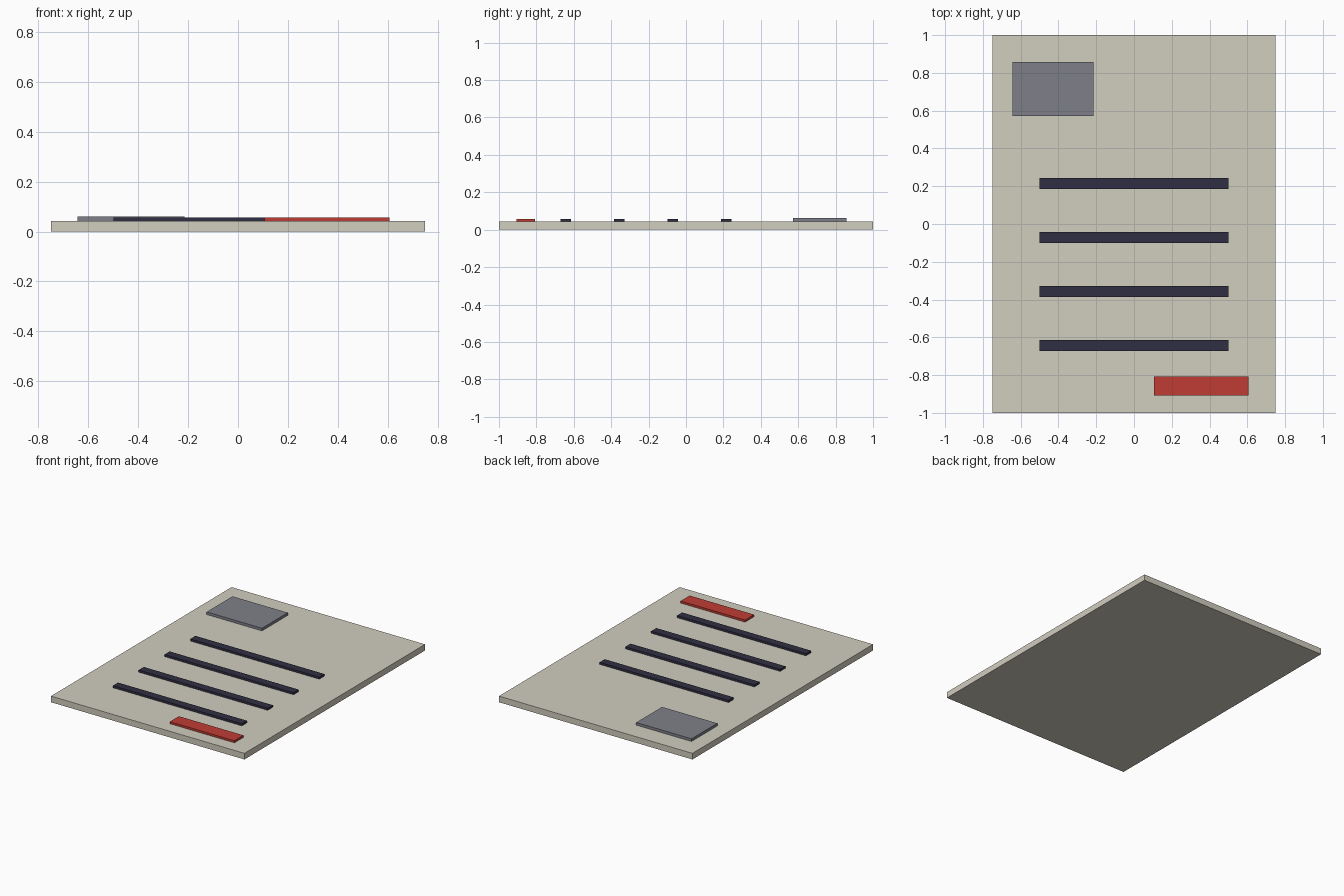
import bpy

if "Cube" in bpy.data.objects:
    bpy.data.objects.remove(bpy.data.objects["Cube"])


def material(name, rgb):
    m = bpy.data.materials.new(name)
    m.diffuse_color = (*rgb, 1.0)
    m.use_nodes = True
    m.node_tree.nodes["Principled BSDF"].inputs["Base Color"].default_value = m.diffuse_color
    return m


def box(name, centre, size, z0, z1, mat):
    bpy.ops.mesh.primitive_cube_add(size=1, location=(*centre, (z0 + z1) / 2))
    ob = bpy.context.object
    ob.name = name
    ob.scale = (*size, z1 - z0)
    bpy.ops.object.transform_apply(location=False, rotation=False, scale=True)
    ob.data.materials.append(mat)
    return ob


paper = material("paper", (0.64, 0.61, 0.52))
ink = material("ink", (0.03, 0.028, 0.055))
grey = material("photo_grey", (0.21, 0.217, 0.25))
red = material("stamp_red", (0.52, 0.045, 0.034))

TOP = 0.043

# Thin sheet
box("sheet", (0, 0), (1.5, 2.0), 0, TOP, paper)

# Picture panel in the back left corner
box("picture_panel", (-0.4286, 0.7143), (0.4286, 0.2857), TOP, 0.0615, grey)

# Four evenly spaced dark bars
for i in range(4):
    box(f"line_bar_{i + 1}", (0, 0.2143 - i * 0.2857), (1.0, 0.057), TOP, 0.0575, ink)

# Red strip at the front right
box("red_strip", (0.357, -0.857), (0.5, 0.1), TOP, 0.0575, red)
